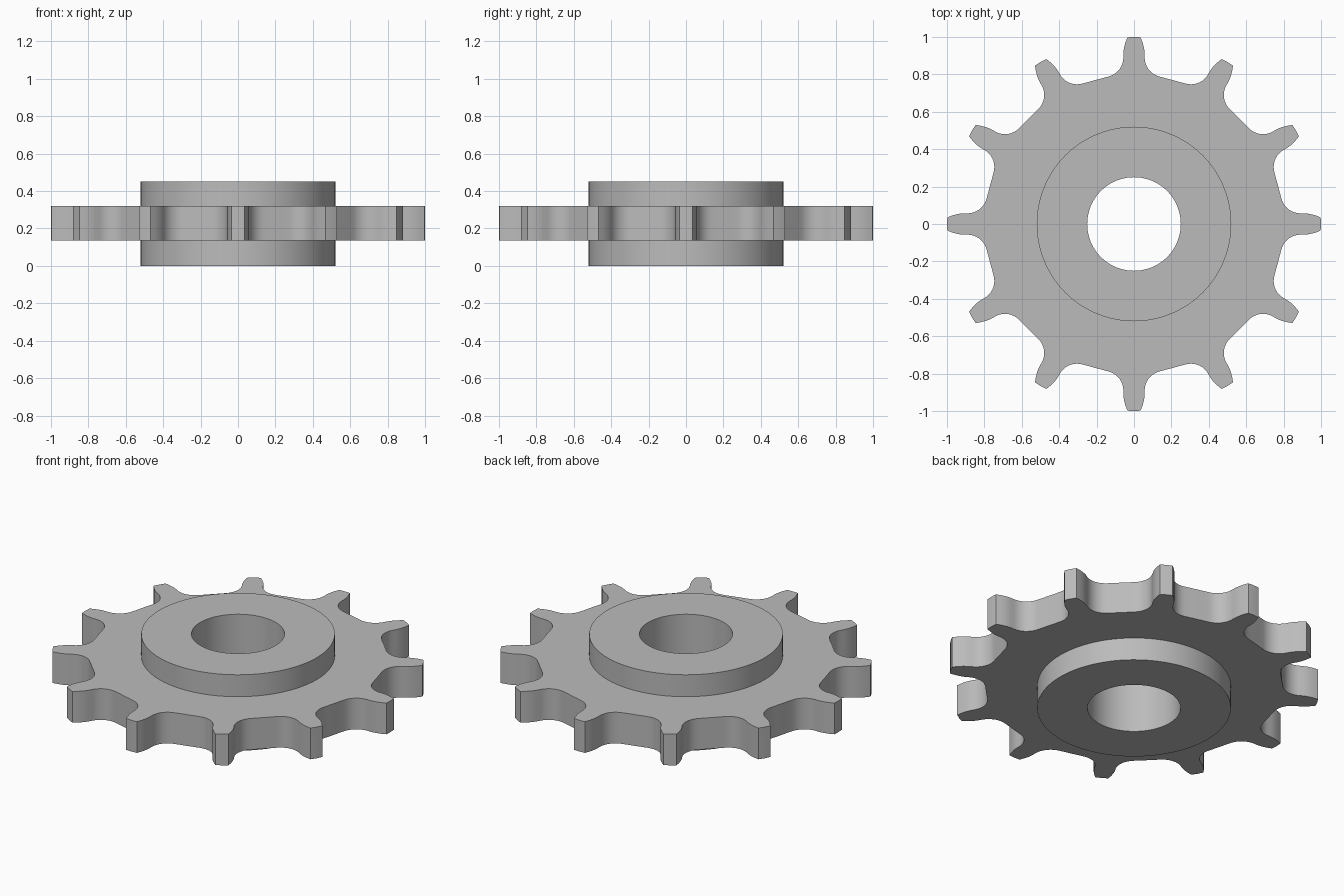
import bpy, bmesh
from math import sin, cos, pi, radians, hypot, atan2

cube = bpy.data.objects.get("Cube")
if cube:
    bpy.data.objects.remove(cube)

TEETH = 12
BORE_R, HUB_R, HEIGHT = 0.25, 0.52, 0.45
PLATE_Z = (0.135, 0.32)

steel = bpy.data.materials.new("plain grey")
steel.use_nodes = True
GREY = (0.5, 0.5, 0.5, 1)
steel.diffuse_color = GREY
steel.node_tree.nodes["Principled BSDF"].inputs["Base Color"].default_value = GREY


def ring(radius, angles, z):
    return [(radius * cos(a), radius * sin(a), z) for a in angles]


def closed_band(name, rings):
    """Skin a closed loop of equal-length rings into a solid of revolution."""
    bm = bmesh.new()
    loops = [[bm.verts.new(p) for p in r] for r in rings]
    n = len(loops[0])
    for k, lower in enumerate(loops):
        upper = loops[(k + 1) % len(loops)]
        for i in range(n):
            j = (i + 1) % n
            bm.faces.new((lower[i], lower[j], upper[j], upper[i]))
    bmesh.ops.recalc_face_normals(bm, faces=bm.faces)
    mesh = bpy.data.meshes.new(name)
    bm.to_mesh(mesh)
    bm.free()
    obj = bpy.data.objects.new(name, mesh)
    bpy.context.collection.objects.link(obj)
    mesh.materials.append(steel)
    bpy.ops.object.select_all(action="DESELECT")
    obj.select_set(True)
    bpy.context.view_layer.objects.active = obj
    bpy.ops.object.shade_smooth_by_angle(angle=radians(30))
    return obj


# Half tooth as (sideways, outward): tip, bulged flank, round fillet, flat root
half = [(0.035, 0.998), (0.046, 0.97), (0.054, 0.94), (0.057, 0.915)]
fillet_r, fx, fy = 0.105, 0.162, 0.89
for k in range(10):
    a = radians(180 + 75 * k / 9)
    half.append((fx + fillet_r * cos(a), fy + fillet_r * sin(a)))
half.append((0.170, 0.779))

# Mirror the half tooth, then repeat it around the axis
polar = [(atan2(s, o), hypot(s, o)) for s, o in half]
root = (pi / TEETH, 0.797)
tooth = [(-a, r) for a, r in reversed(polar)] + [(0, 1.0)] + polar + [root]
outline = [(a + 2 * pi * t / TEETH, r) for t in range(TEETH) for a, r in tooth]
angles = [a for a, _ in outline]


def toothed(z):
    return [(r * cos(a), r * sin(a), z) for a, r in outline]


# Toothed plate, its inner edge buried in the hub
low, high = PLATE_Z
closed_band("toothed_plate", [ring(HUB_R - 0.02, angles, low), toothed(low),
                              toothed(high), ring(HUB_R - 0.02, angles, high)])

# Hub with a through bore
steps = [2 * pi * i / 96 for i in range(96)]
closed_band("hub", [ring(BORE_R, steps, 0), ring(HUB_R, steps, 0),
                    ring(HUB_R, steps, HEIGHT), ring(BORE_R, steps, HEIGHT)])
